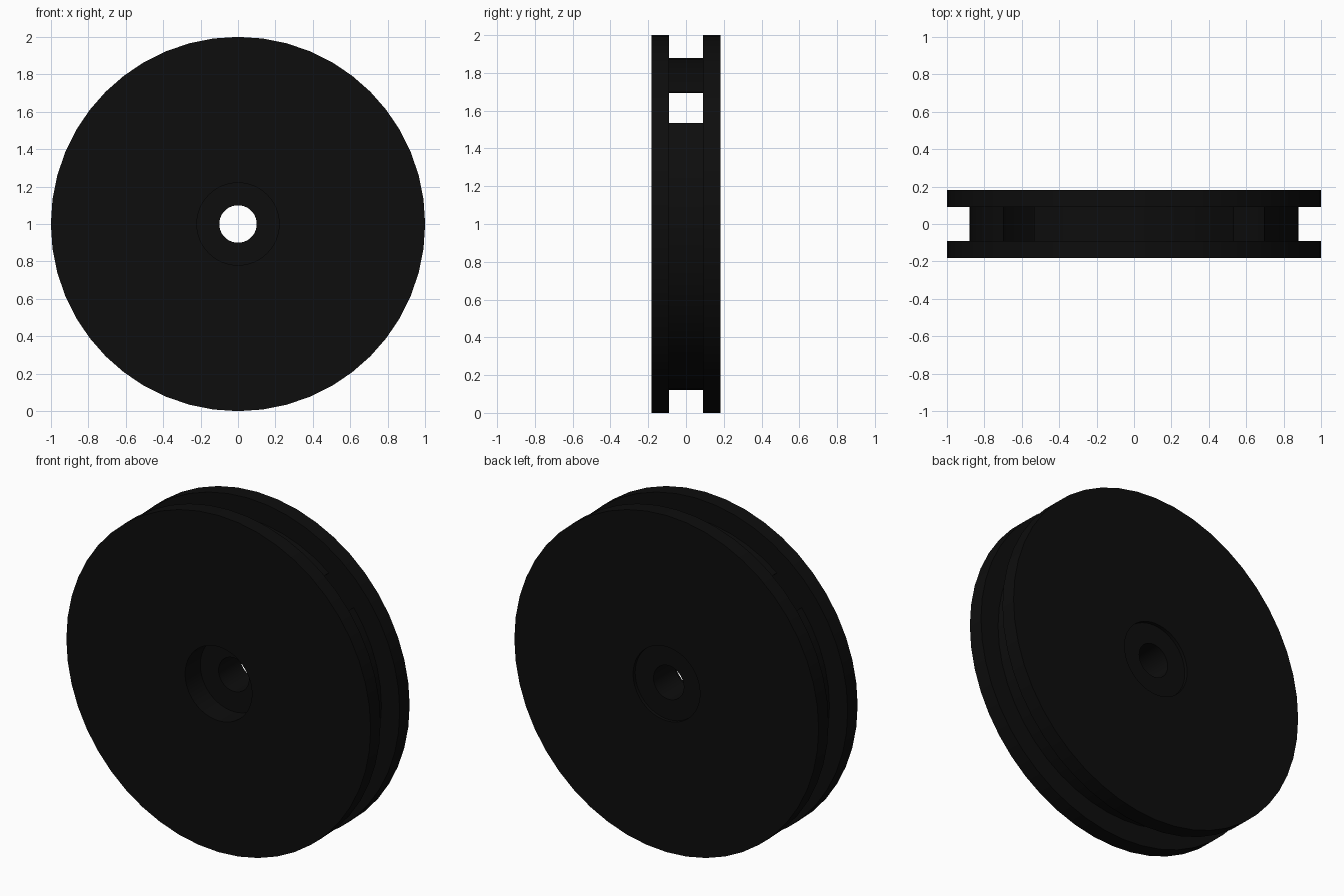
import bpy
import bmesh
import math

cube = bpy.data.objects.get("Cube")
if cube:
    bpy.data.objects.remove(cube, do_unlink=True)

SEGMENTS = 48
HALF_WIDTH = 0.183
GROOVE = 0.09
RIM, DRUM, HUB, RECESS, BORE = 1.0, 0.88, 0.28, 0.22, 0.1

black = bpy.data.materials.new("matte black")
black.use_nodes = True
black.diffuse_color = (0.004, 0.004, 0.004, 1)
black.node_tree.nodes["Principled BSDF"].inputs["Base Color"].default_value = (0.004, 0.004, 0.004, 1)


def lathe(name, profile, skip=()):
    """Spin a closed (radius, y) profile about the axle; skip leaves open segments."""
    bm = bmesh.new()
    rings = []
    for i in range(SEGMENTS):
        a = 2 * math.pi * i / SEGMENTS
        rings.append([bm.verts.new((r * math.cos(a), y, 1 + r * math.sin(a))) for r, y in profile])
    n = len(profile)
    for i in range(SEGMENTS):
        if i in skip:
            continue
        a, b = rings[i], rings[(i + 1) % SEGMENTS]
        for j in range(n):
            k = (j + 1) % n
            bm.faces.new((a[j], a[k], b[k], b[j]))
    # Close the ends of any opening, then tidy up
    for i in skip:
        if i - 1 not in skip:
            bm.faces.new(rings[i])
        if i + 1 not in skip:
            bm.faces.new(rings[i + 1])
    loose = [v for v in bm.verts if not v.link_faces]
    bmesh.ops.delete(bm, geom=loose, context='VERTS')
    bmesh.ops.recalc_face_normals(bm, faces=bm.faces[:])
    mesh = bpy.data.meshes.new(name)
    bm.to_mesh(mesh)
    bm.free()
    mesh.materials.append(black)
    obj = bpy.data.objects.new(name, mesh)
    bpy.context.collection.objects.link(obj)
    bpy.ops.object.select_all(action='DESELECT')
    obj.select_set(True)
    bpy.context.view_layer.objects.active = obj
    bpy.ops.object.shade_smooth_by_angle(angle=math.radians(30))
    return obj


# Two flanges joined by a hub, deep recess in front, shallow one behind
lathe("flanged_wheel", [
    (BORE, -0.04), (RECESS, -0.04), (RECESS, -HALF_WIDTH),
    (RIM, -HALF_WIDTH), (RIM, -GROOVE), (HUB, -GROOVE),
    (HUB, GROOVE), (RIM, GROOVE), (RIM, HALF_WIDTH),
    (RECESS, HALF_WIDTH), (RECESS, HALF_WIDTH - 0.02), (BORE, HALF_WIDTH - 0.02),
])

# Thin drum at the groove floor with an opening on each upper side
lathe("groove_drum", [
    (DRUM, -GROOVE), (DRUM, GROOVE), (DRUM - 0.006, GROOVE), (DRUM - 0.006, -GROOVE),
], skip=(5, 6, 17, 18))
